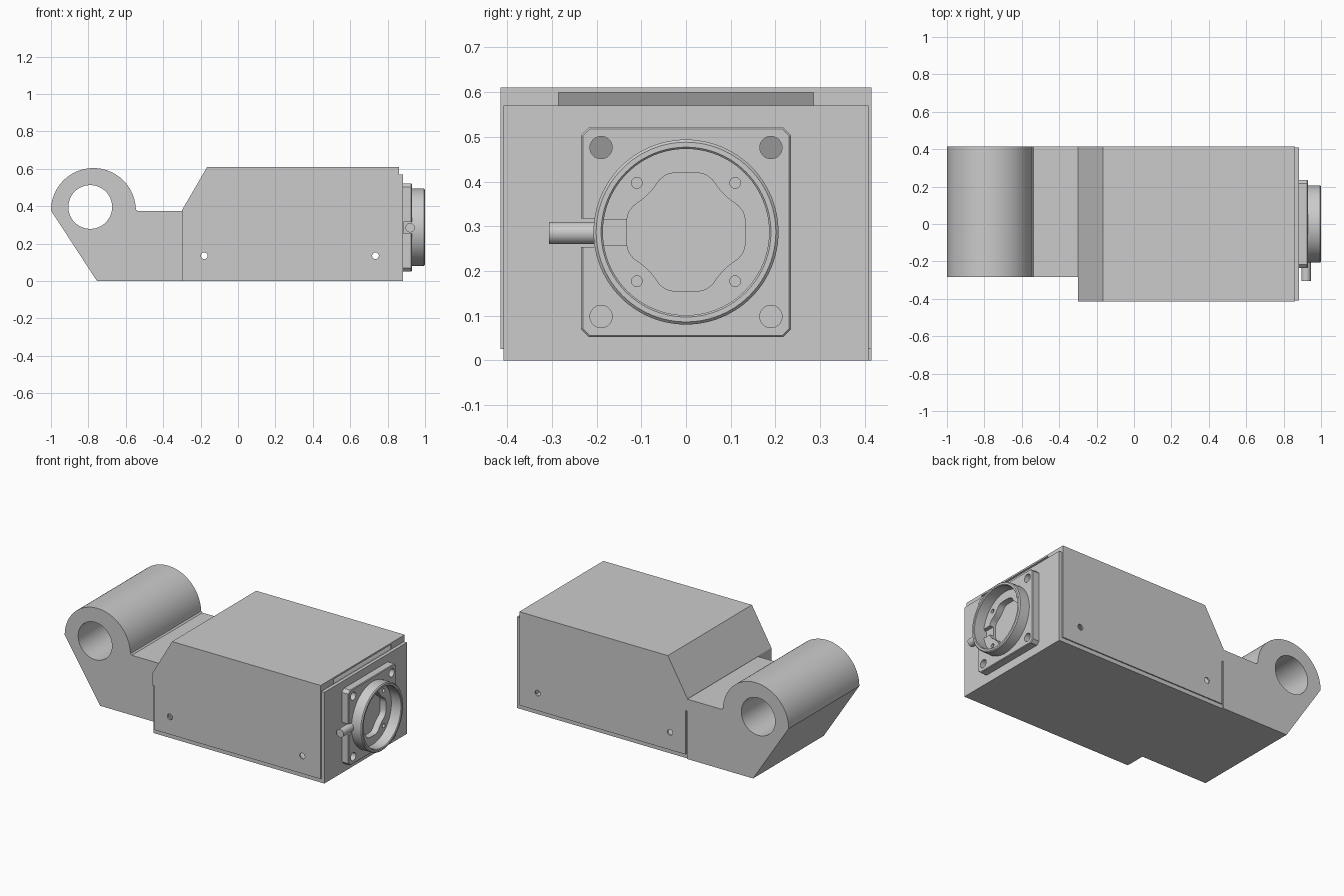
import bpy, bmesh
from math import cos, sin, pi, radians
from mathutils import Vector

if "Cube" in bpy.data.objects:
    bpy.data.objects.remove(bpy.data.objects["Cube"])


def finish(name, bm):
    bmesh.ops.recalc_face_normals(bm, faces=bm.faces)
    me = bpy.data.meshes.new(name)
    bm.to_mesh(me)
    bm.free()
    ob = bpy.data.objects.new(name, me)
    bpy.context.collection.objects.link(ob)
    return ob


def prism(name, pts, axis, a, b):
    """Extrude a profile: axis 'y' takes (x, z) points, axis 'x' takes (y, z)."""
    bm = bmesh.new()
    place = (lambda p: (p[0], a, p[1])) if axis == 'y' else (lambda p: (a, p[0], p[1]))
    face = bm.faces.new([bm.verts.new(place(p)) for p in pts])
    ext = bmesh.ops.extrude_face_region(bm, geom=[face])
    move = Vector((0, b - a, 0)) if axis == 'y' else Vector((b - a, 0, 0))
    bmesh.ops.translate(bm, vec=move, verts=[v for v in ext['geom'] if isinstance(v, bmesh.types.BMVert)])
    return finish(name, bm)


def circle(u, v, r, n=48):
    return [(u + r * cos(2 * pi * i / n), v + r * sin(2 * pi * i / n)) for i in range(n)]


def rect(u0, u1, v0, v1):
    return [(u0, v0), (u1, v0), (u1, v1), (u0, v1)]


def lathe_x(name, prof, cy, cz, n=96):
    """Revolve a closed (x, radius) profile round an axis along x."""
    bm = bmesh.new()
    rings = [[bm.verts.new((x, cy + r * cos(2 * pi * i / n), cz + r * sin(2 * pi * i / n)))
              for x, r in prof] for i in range(n)]
    m = len(prof)
    for i in range(n):
        p, q = rings[i], rings[(i + 1) % n]
        for j in range(m):
            k = (j + 1) % m
            bm.faces.new((p[j], p[k], q[k], q[j]))
    return finish(name, bm)


def cut(ob, pts, axis, a, b):
    tool = prism("cutter", pts, axis, a, b)
    tool.hide_render = True
    mod = ob.modifiers.new("cut", 'BOOLEAN')
    mod.operation, mod.solver, mod.object = 'DIFFERENCE', 'EXACT', tool
    bpy.context.view_layer.objects.active = ob
    bpy.ops.object.modifier_apply(modifier=mod.name)
    bpy.data.objects.remove(tool, do_unlink=True)


CZ = 0.287          # connector centre height
SIGNS = [(a, b) for a in (-1, 1) for b in (-1, 1)]

# Hinge arm with an off-centre bore
arc = [(-0.773 + 0.227 * cos(pi * i / 48), 0.377 + 0.227 * sin(pi * i / 48)) for i in range(1, 49)]
arm = prism("hinge_arm", [(-0.297, 0), (-0.297, 0.374), (-0.536, 0.374), (-0.545, 0.382)] + arc
            + [(-0.754, 0)], 'y', -0.283, 0.415)
cut(arm, circle(-0.79, 0.396, 0.117, 64), 'y', -0.5, 0.5)

# Base tray with rear wall and connector end plate
base = prism("base_tray", [(-0.298, 0), (0.883, 0), (0.883, 0.57), (0.862, 0.57), (0.862, 0.03),
                           (-0.27, 0.03), (-0.27, 0.3), (-0.298, 0.3)], 'y', -0.408, 0.408)

# Hollow sheet cover with vent slot and side screw holes
cover = prism("cover", [(-0.3, 0.3), (-0.3, 0.378), (-0.165, 0.61), (0.862, 0.61), (0.862, 0.025),
                        (-0.288, 0.025), (-0.288, 0.3)], 'y', -0.415, 0.415)
cut(cover, [(-0.278, -0.1), (-0.278, 0.375), (-0.159, 0.6), (0.85, 0.6), (0.85, -0.1)], 'y', -0.405, 0.405)
cut(cover, rect(-0.285, 0.285, 0.565, 0.5995), 'x', 0.8, 0.9)
cut(cover, rect(-0.38, 0.38, -0.1, 0.54), 'x', 0.8, 0.9)
for x in (-0.18, 0.735):
    cut(cover, circle(x, 0.135, 0.018, 32), 'y', -0.5, 0.5)

# Connector flange with chamfered corners
h, c = 0.235, 0.018
flange_pts = []
for sy, sz in ((1, 1), (-1, 1), (-1, -1), (1, -1)):
    ends = [(sy * h, CZ + sz * (h - c)), (sy * (h - c), CZ + sz * h)]
    flange_pts += ends if sy * sz > 0 else ends[::-1]
flange = prism("connector_flange", flange_pts, 'x', 0.88, 0.93)
bm = bmesh.new()
bm.from_mesh(flange.data)
rim = [e for e in bm.edges if all(v.co.x > 0.92 for v in e.verts)]
bmesh.ops.bevel(bm, geom=rim, offset=0.004, segments=1, affect='EDGES')
bm.to_mesh(flange.data)
bm.free()

# Lobed pocket, cable channel and screw holes in the flange
q = [(0.025, 0.133), (0.045, 0.128), (0.059, 0.117), (0.068, 0.104), (0.076, 0.094), (0.084, 0.085),
     (0.094, 0.076), (0.104, 0.068), (0.117, 0.059), (0.128, 0.045), (0.133, 0.025)]
lobes = []
for sy, sz in ((1, 1), (1, -1), (-1, -1), (-1, 1)):
    part = [(sy * y, CZ + sz * z) for y, z in q]
    lobes += part if sy * sz > 0 else part[::-1]
cut(flange, lobes, 'x', 0.89, 1.0)
cut(flange, rect(-0.195, -0.12, 0.257, 0.315), 'x', 0.905, 1.0)
cut(flange, rect(-0.3, -0.205, 0.253, 0.317), 'x', 0.885, 1.0)
for sy, sz in SIGNS:
    cut(flange, circle(sy * 0.11, CZ + sz * 0.11, 0.012, 24), 'x', 0.9, 1.0)
    for ob in (flange, base):
        cut(ob, circle(sy * 0.19, CZ + sz * 0.189, 0.025, 32), 'x', 0.855, 1.0)

# Raised connector ring
ring = lathe_x("connector_ring", [(0.92, 0.207), (0.994, 0.207), (1.0, 0.201), (1.0, 0.19),
                                  (0.996, 0.186), (0.92, 0.186)], 0, CZ)

# Cable stub on the side of the connector
cable = prism("cable_stub", circle(0.92, 0.285, 0.025, 32), 'y', -0.306, -0.19)

for ob in (arm, base, cover, flange, ring, cable):
    bpy.ops.object.select_all(action='DESELECT')
    ob.select_set(True)
    bpy.context.view_layer.objects.active = ob
    bpy.ops.object.shade_smooth_by_angle(angle=radians(25))
